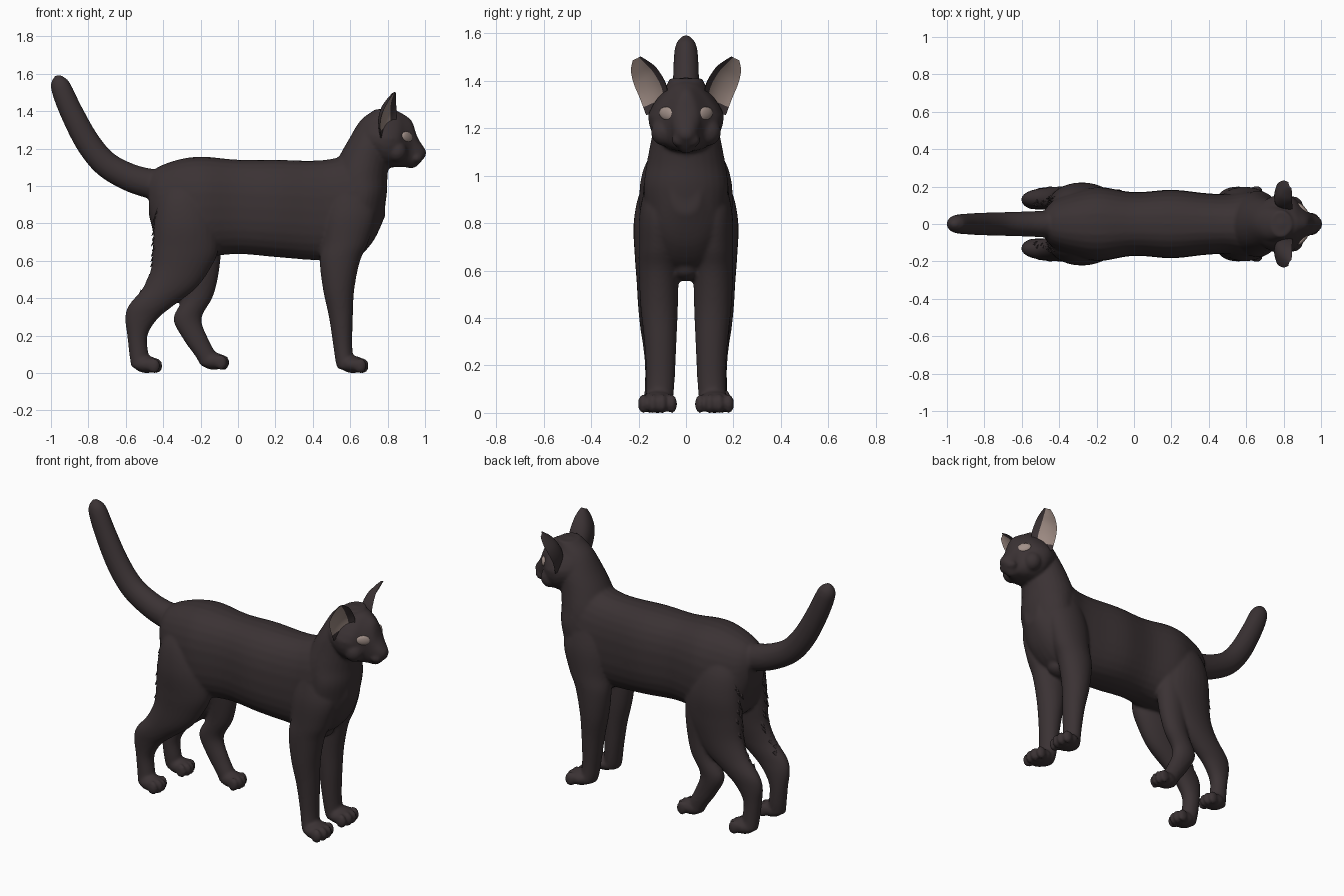
import bpy, bmesh, math, random
from mathutils import Vector, Matrix
from mathutils.bvhtree import BVHTree

if "Cube" in bpy.data.objects:
    bpy.data.objects.remove(bpy.data.objects["Cube"])

random.seed(3)


def material(name, rgb):
    m = bpy.data.materials.new(name)
    m.diffuse_color = (*rgb, 1)
    m.use_nodes = True
    m.node_tree.nodes["Principled BSDF"].inputs["Base Color"].default_value = m.diffuse_color
    return m


COAT = material("dark_coat", (0.043, 0.032, 0.034))
PINK = material("inner_ear_pink", (0.33, 0.25, 0.22))
EYE = material("pale_eye", (0.36, 0.28, 0.25))


def spline(rows, n=5):
    """Smoothly interpolate rows of numbers."""
    out = []
    for i in range(len(rows) - 1):
        a, b, c, d = (rows[min(max(j, 0), len(rows) - 1)] for j in range(i - 1, i + 3))
        for k in range(n):
            t = k / n
            out.append([0.5 * (2 * q + (r - p) * t + (2 * p - 5 * q + 4 * r - s) * t * t
                               + (3 * q - p - 3 * r + s) * t ** 3)
                        for p, q, r, s in zip(a, b, c, d)])
    return out + [list(rows[-1])]


def skin(bm, rings):
    """Bridge rings of points; returns faces as (segment, face)."""
    vs = [[bm.verts.new(p) for p in ring] for ring in rings]
    n, faces = len(vs[0]), []
    for lo, hi in zip(vs, vs[1:]):
        for k in range(n):
            j = (k + 1) % n
            faces.append((k, bm.faces.new((lo[k], lo[j], hi[j], hi[k]))))
    bm.faces.new(vs[0][::-1])
    bm.faces.new(vs[-1])
    return faces


def oval(c, a, b, e=2.0, n=28):
    """Superellipse ring around c with half axes a and b."""
    pw = lambda v: math.copysign(abs(v) ** (2 / e), v)
    return [c + a * pw(math.cos(i * math.tau / n)) + b * pw(math.sin(i * math.tau / n))
            for i in range(n)]


def ball(bm, c, r):
    m = Matrix.Translation(c) @ Matrix.Diagonal((*r, 1))
    bmesh.ops.create_icosphere(bm, subdivisions=3, radius=1, matrix=m)


def loft_x(bm, rows, e):        # rows: x, centre z, half width, half height
    skin(bm, [oval(Vector((x, 0, z)), Vector((0, w, 0)), Vector((0, 0, h)), e)
              for x, z, w, h in spline(rows)])


def loft_z(bm, rows, side=1):   # rows: z, x, y, half x, half y
    skin(bm, [oval(Vector((x, y * side, z)), Vector((hx, 0, 0)), Vector((0, hy, 0)))
              for z, x, y, hx, hy in spline(rows)])


def paw(bm, x, y, z, w):
    ball(bm, (x, y, z + 0.045), (0.07, w * .95, 0.046))
    for i in (-1.5, -0.5, 0.5, 1.5):
        ball(bm, (x + 0.058 - 0.012 * abs(i), y + i * w * 0.5, z + 0.038),
             (0.032, w * 0.28, 0.041))


def finish(name, bm, mats, mirror=False):
    bmesh.ops.recalc_face_normals(bm, faces=bm.faces)
    me = bpy.data.meshes.new(name)
    bm.to_mesh(me)
    bm.free()
    ob = bpy.data.objects.new(name, me)
    bpy.context.collection.objects.link(ob)
    for m in mats:
        me.materials.append(m)
    bpy.ops.object.select_all(action='DESELECT')
    ob.select_set(True)
    bpy.context.view_layer.objects.active = ob
    bpy.ops.object.shade_smooth_by_angle(angle=math.radians(50))
    if mirror:
        ob.modifiers.new("mirror", 'MIRROR').use_axis = (False, True, False)
    return ob


body = bmesh.new()

# head, narrowed towards the crown
loft_x(body, [(.64, 1.27, .07, .05), (.70, 1.275, .13, .11), (.78, 1.26, .16, .155),
              (.85, 1.25, .142, .15), (.89, 1.24, .103, .14), (.93, 1.222, .066, .124),
              (.957, 1.187, .054, .08), (.987, 1.178, .038, .038), (1.005, 1.176, .018, .016)], 2.2)
for v in body.verts:
    v.co.y *= 1 - .28 * min(max((v.co.z - 1.26) / .1, 0), 1)
for s in (-1, 1):
    ball(body, (.953, s * .026, 1.15), (.036, .034, .03))    # muzzle pads
    ball(body, (.85, s * .09, 1.185), (.055, .058, .06))     # cheeks
ball(body, (.925, 0, 1.118), (.034, .032, .025))             # chin
ball(body, (.989, 0, 1.183), (.016, .022, .014))             # nose

# torso
loft_x(body, [(-.475, .95, .08, .11), (-.42, .89, .135, .215), (-.30, .88, .18, .265),
              (-.18, .888, .198, .268), (0, .888, .17, .252), (.2, .88, .183, .26),
              (.38, .87, .165, .265), (.5, .872, .16, .272), (.62, .89, .175, .285),
              (.72, .925, .14, .225), (.787, .93, .06, .09)], 2.4)
ball(body, (.55, 0, .61), (.09, .07, .055))                  # breastbone

# neck
loft_z(body, [(.80, .62, 0, .15, .17), (.95, .66, 0, .135, .178), (1.05, .652, 0, .147, .166),
              (1.15, .675, 0, .137, .147), (1.25, .715, 0, .122, .128),
              (1.35, .755, 0, .1, .095), (1.41, .79, 0, .055, .07)])

# tail
tail = spline([(-.38, 1.0, .085), (-.48, 1.015, .079), (-.59, 1.05, .074), (-.71, 1.12, .07),
               (-.805, 1.235, .067), (-.888, 1.39, .062), (-.94, 1.51, .056),
               (-.957, 1.56, .044), (-.963, 1.592, .014)])
rings = []
for i, (x, z, r) in enumerate(tail):
    p, q = tail[max(i - 1, 0)], tail[min(i + 1, len(tail) - 1)]
    d = Vector((q[0] - p[0], 0, q[1] - p[1])).normalized()
    rings.append(oval(Vector((x, 0, z)), Vector((0, r * .9, 0)), Vector((-d.z, 0, d.x)) * r))
skin(body, rings)

# front legs and hind legs
for s in (-1, 1):
    loft_z(body, [(.02, .58, .115, .045, .055), (.06, .57, .112, .048, .058),
                  (.15, .56, .107, .051, .06), (.3, .55, .108, .064, .068),
                  (.45, .538, .113, .084, .079), (.6, .545, .115, .108, .084),
                  (.7, .575, .115, .122, .084), (.85, .6, .112, .135, .083),
                  (1.0, .6, .09, .1, .07)], s)
    paw(body, .615, s * .12, 0, .08)
    loft_z(body, [(.03, -.52, .135, .05, .046), (.1, -.53, .128, .051, .046),
                  (.2, -.538, .126, .054, .047), (.29, -.516, .13, .087, .052),
                  (.36, -.465, .135, .12, .058), (.45, -.37, .133, .142, .069),
                  (.55, -.31, .125, .157, .083), (.66, -.28, .12, .176, .096),
                  (.8, -.28, .115, .168, .106), (.93, -.29, .095, .14, .1),
                  (1.04, -.29, .06, .09, .075)], s)
    paw(body, -.488, s * .137, 0, .062)

# extra hind leg, stepping forward on the +y side
loft_z(body, [(.04, -.155, .125, .045, .045), (.09, -.17, .125, .058, .046),
              (.18, -.225, .126, .067, .046), (.29, -.27, .13, .075, .05),
              (.4, -.215, .13, .077, .056), (.5, -.195, .125, .086, .062),
              (.62, -.19, .12, .097, .072), (.75, -.2, .115, .11, .08)])
paw(body, -.13, .125, .018, .06)

for v in body.verts:            # flat soles
    v.co.z = max(v.co.z, 0.0)

# fuse the parts into one smooth coat
cat = finish("cat_body", body, [COAT])
rm = cat.modifiers.new("fuse", 'REMESH')
rm.mode, rm.voxel_size, rm.use_smooth_shade = 'VOXEL', 0.0095, True
sm = cat.modifiers.new("soften", 'SMOOTH')
sm.factor, sm.iterations = 0.5, 4
fused = bpy.data.meshes.new_from_object(cat.evaluated_get(bpy.context.evaluated_depsgraph_get()))
cat.modifiers.clear()
cat.data = fused
fused.materials.clear()
fused.materials.append(COAT)
probe = bmesh.new()
probe.from_mesh(fused)
tree = BVHTree.FromBMesh(probe)
probe.free()

# ears: cupped shells, pink on the open side
ear = bmesh.new()
back, N, rings = Vector((-.72, -.6, .1)), 12, []
for r in spline([(.845, .075, 1.31, .765, .168, 1.255, .05), (.848, .085, 1.385, .76, .196, 1.33, .06),
                 (.845, .122, 1.452, .772, .221, 1.39, .05), (.845, .16, 1.484, .80, .232, 1.445, .032),
                 (.842, .192, 1.503, .825, .224, 1.487, .012)], 4):
    a, b, d = Vector(r[:3]), Vector(r[3:6]), r[6]
    pt = lambda t, k: a.lerp(b, t) + back * (k * d * math.sin(math.pi * t) ** 0.8 if 0 < t < 1 else 0)
    rings.append([pt(k / N, .35) for k in range(N + 1)]
                 + [pt(k / N, 1.0) for k in range(N - 1, 0, -1)])
for k, f in skin(ear, rings):
    # coat-coloured band along the inner edge and below the opening
    f.material_index = 1 if 3 <= k < N and f.calc_center_median().z > 1.30 else 0
finish("ears", ear, [COAT, PINK], mirror=True)

# eyes set on the face surface
eye = bmesh.new()
loc, nor, _, _ = tree.ray_cast(Vector((2, .083, 1.262)), Vector((-1, 0, 0)))
nor = Vector((nor.x, nor.y * .85, nor.z * .25)).normalized()
m = (Matrix.Translation(loc - nor * .004) @ nor.to_track_quat('Z', 'Y').to_matrix().to_4x4()
     @ Matrix.Rotation(math.radians(12), 4, 'Z') @ Matrix.Diagonal((.042, .028, .013, 1)))
bmesh.ops.create_uvsphere(eye, u_segments=24, v_segments=12, radius=1, matrix=m)
finish("eyes", eye, [EYE], mirror=True)

# fur tufts down the back of the hind legs
tufts = bmesh.new()
for i in range(18):
    z = .40 + .028 * i
    hit = tree.ray_cast(Vector((-2, .12 + random.uniform(-.025, .025), z)), Vector((1, 0, 0)))[0]
    if hit:
        rot = Vector((-.7, 0, -1)).to_track_quat('Z', 'Y').to_matrix().to_4x4()
        bmesh.ops.create_cone(tufts, cap_ends=True, segments=8, radius1=.014, radius2=.001,
                              depth=.05, matrix=Matrix.Translation(hit + Vector((.002, 0, -.01))) @ rot)
finish("leg_tufts", tufts, [COAT], mirror=True)
